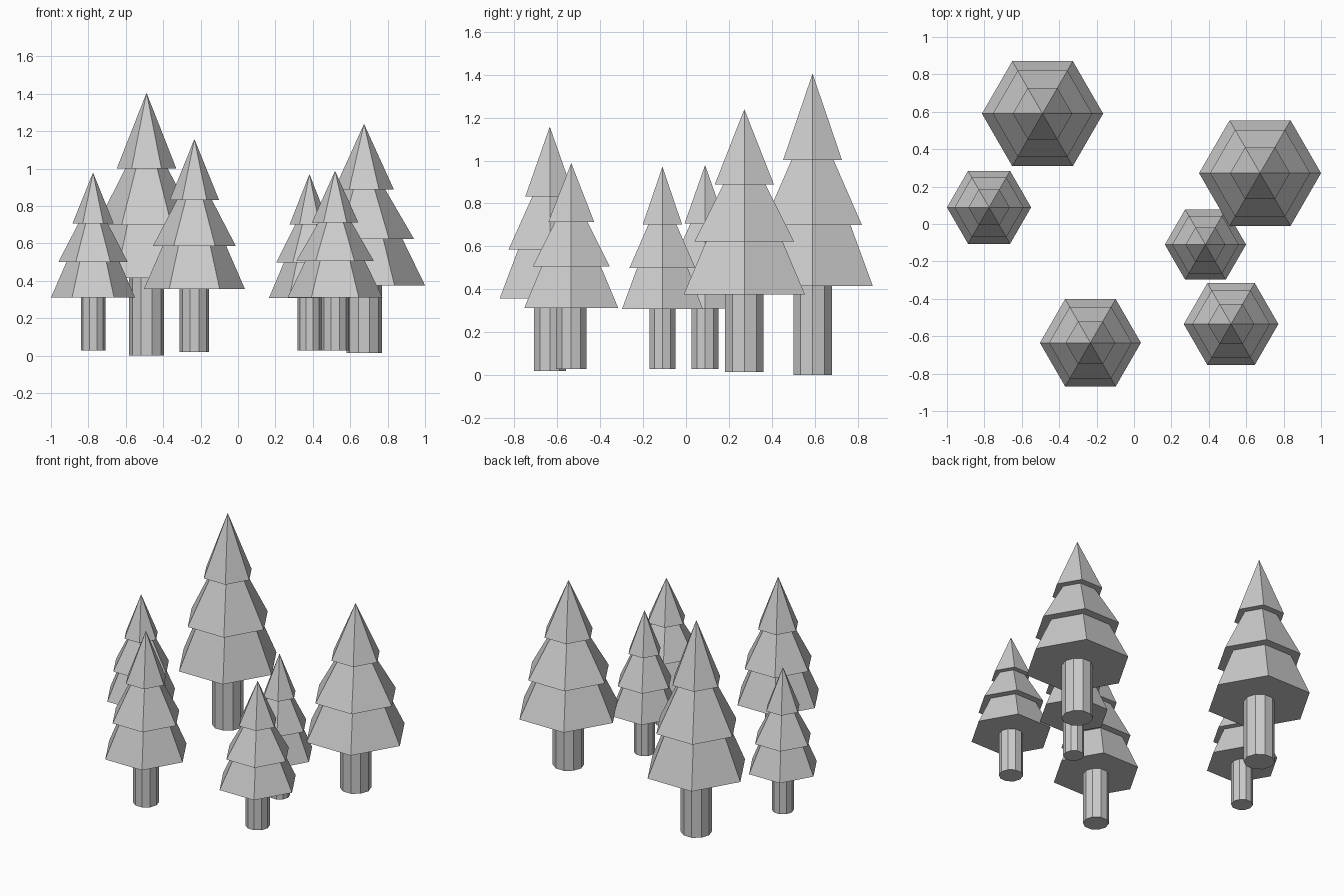
import bpy, bmesh
from math import cos, sin, tau

if "Cube" in bpy.data.objects:
    bpy.data.objects.remove(bpy.data.objects["Cube"])

# Foliage outline as (radius, height) fractions: three skirts and a tip
PROFILE = [(1.0, 0.296), (0.63, 0.498), (0.82, 0.498),
           (0.35, 0.713), (0.49, 0.713)]


def finish(bm, name):
    bmesh.ops.recalc_face_normals(bm, faces=bm.faces[:])
    mesh = bpy.data.meshes.new(name)
    bm.to_mesh(mesh)
    bm.free()
    obj = bpy.data.objects.new(name, mesh)
    bpy.context.collection.objects.link(obj)
    return obj


def ring(bm, x, y, r, z, n):
    return [bm.verts.new((x + r * cos(tau * i / n), y + r * sin(tau * i / n), z))
            for i in range(n)]


def bridge(bm, a, b):
    n = len(a)
    for i in range(n):
        bm.faces.new((a[i], a[(i + 1) % n], b[(i + 1) % n], b[i]))


def tree(index, x, y, radius, base, top):
    h = top - base
    # Six-sided tiered foliage
    bm = bmesh.new()
    rings = [ring(bm, x, y, r * radius, base + z * h, 6) for r, z in PROFILE]
    bm.faces.new(rings[0])
    for a, b in zip(rings, rings[1:]):
        bridge(bm, a, b)
    tip = bm.verts.new((x, y, top))
    for i in range(6):
        bm.faces.new((rings[-1][i], rings[-1][(i + 1) % 6], tip))
    finish(bm, f"foliage_{index}")
    # Ten-sided trunk, tucked slightly into the foliage
    bm = bmesh.new()
    low = ring(bm, x, y, 0.291 * radius, base, 10)
    high = ring(bm, x, y, 0.291 * radius, base + 0.31 * h, 10)
    bridge(bm, low, high)
    bm.faces.new(low)
    bm.faces.new(high)
    finish(bm, f"trunk_{index}")


# x, y, skirt radius, base height, tip height
TREES = [
    (-0.489, 0.590, 0.324, 0.000, 1.405),
    (0.674, 0.272, 0.326, 0.013, 1.239),
    (-0.233, -0.635, 0.270, 0.019, 1.158),
    (-0.775, 0.089, 0.225, 0.029, 0.979),
    (0.382, -0.110, 0.217, 0.029, 0.971),
    (0.519, -0.535, 0.253, 0.028, 0.988),
]
for i, t in enumerate(TREES, 1):
    tree(i, *t)
